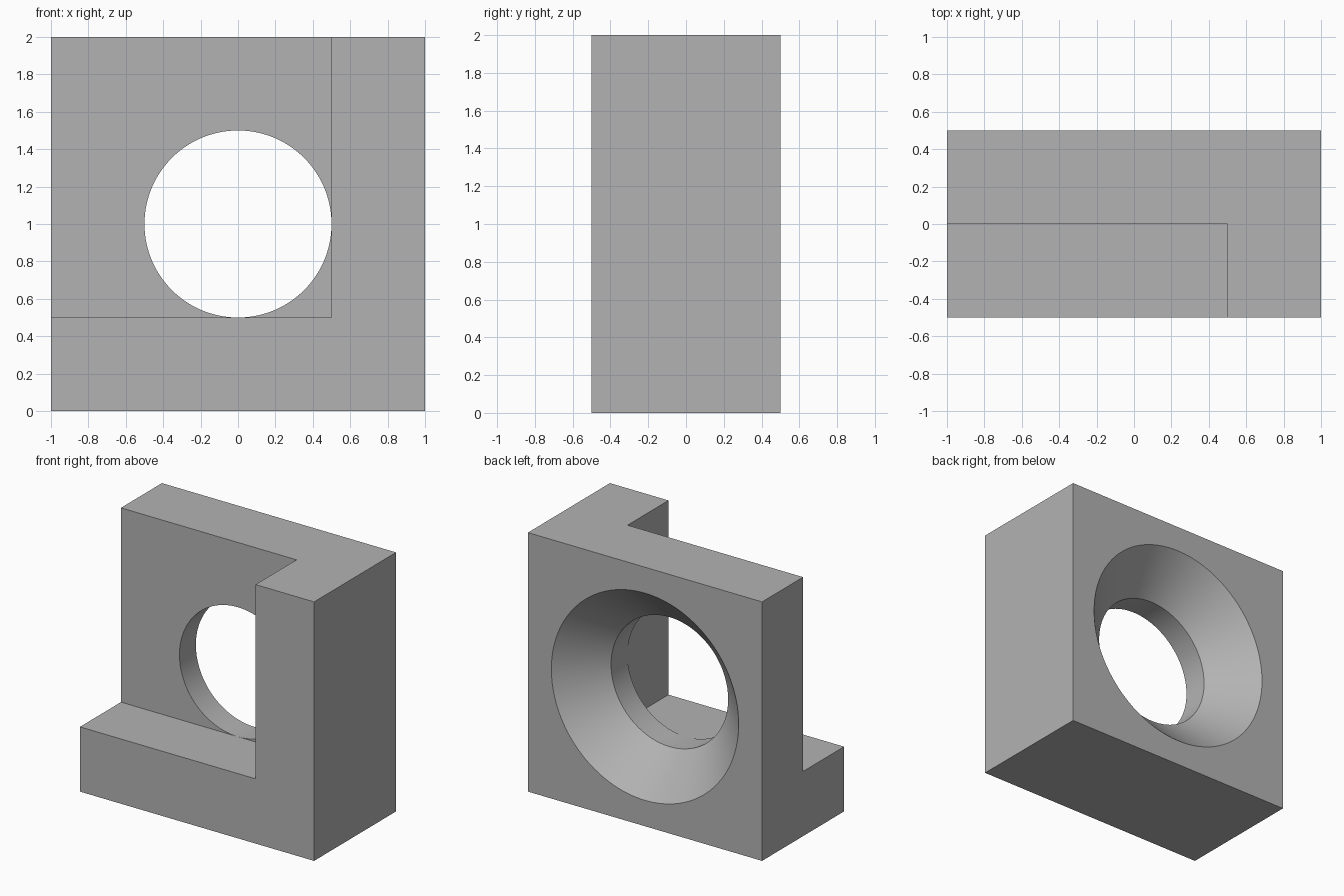
import bpy
import bmesh
from math import cos, sin, pi

default_cube = bpy.data.objects.get("Cube")
if default_cube:
    bpy.data.objects.remove(default_cube, do_unlink=True)

grey = bpy.data.materials.new("plain grey")
grey.use_nodes = True
colour = (0.45, 0.45, 0.45, 1)
grey.diffuse_color = colour
grey.node_tree.nodes["Principled BSDF"].inputs["Base Color"].default_value = colour


def add_object(name, bm):
    bmesh.ops.recalc_face_normals(bm, faces=bm.faces)
    mesh = bpy.data.meshes.new(name)
    bm.to_mesh(mesh)
    bm.free()
    mesh.materials.append(grey)
    obj = bpy.data.objects.new(name, mesh)
    bpy.context.collection.objects.link(obj)
    return obj


def box(name, low, high):
    bm = bmesh.new()
    bmesh.ops.create_cube(bm, size=1)
    for v in bm.verts:
        v.co = [h if c > 0 else l for c, l, h in zip(v.co, low, high)]
    return add_object(name, bm)


def turned(name, profile, centre_z, sides=128):
    """Solid turned about the y direction from (radius, y) points."""
    bm = bmesh.new()
    rings = []
    for radius, y in profile:
        angles = [2 * pi * (i + 0.5) / sides for i in range(sides)]
        rings.append([bm.verts.new((radius * cos(a), y, centre_z + radius * sin(a)))
                      for a in angles])
    for a, b in zip(rings, rings[1:]):
        for i in range(sides):
            j = (i + 1) % sides
            bm.faces.new((a[i], a[j], b[j], b[i]))
    bm.faces.new(rings[0])
    bm.faces.new(rings[-1])
    return add_object(name, bm)


def cut(target, cutter):
    cutter.hide_render = True
    mod = target.modifiers.new("cut", 'BOOLEAN')
    mod.operation = 'DIFFERENCE'
    mod.solver = 'EXACT'
    mod.object = cutter
    bpy.context.view_layer.objects.active = target
    bpy.ops.object.modifier_apply(modifier=mod.name)
    bpy.data.objects.remove(cutter, do_unlink=True)


# Block with the front upper right corner stepped away
block = box("bracket_block", (-1, -0.5, 0), (1, 0.5, 2))
cut(block, box("corner_cutter", (-1.2, -0.7, 0.5), (0.5, 0, 2.2)))

# Through hole with a 45 degree countersink at the back
hole_profile = [(0.5, -0.1), (0.5, 0.2), (0.9, 0.6)]
cut(block, turned("hole_cutter", hole_profile, centre_z=1))

# Smooth bore, sharp edges elsewhere
bpy.ops.object.select_all(action='DESELECT')
block.select_set(True)
bpy.context.view_layer.objects.active = block
bpy.ops.object.shade_smooth_by_angle(angle=pi / 6)
